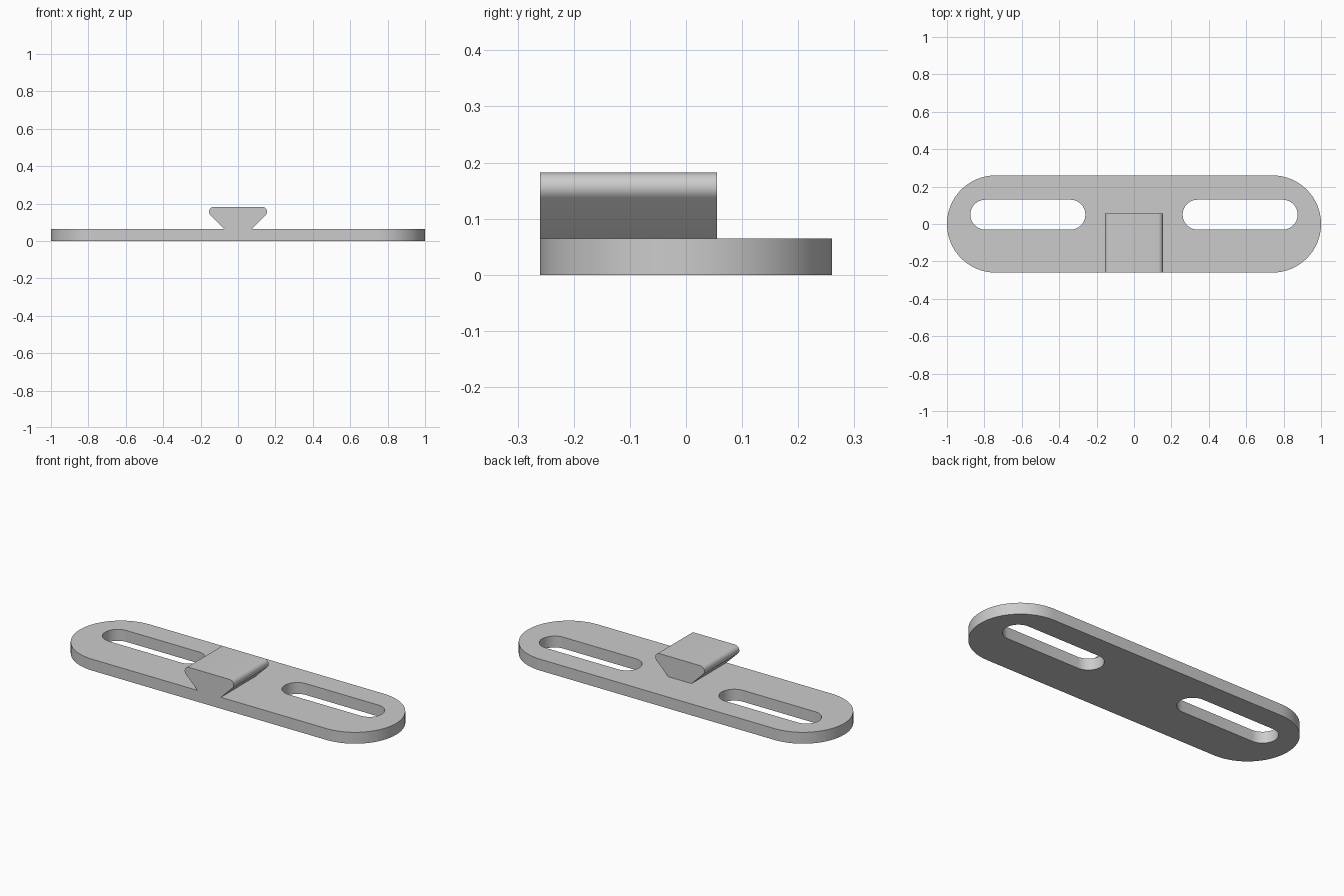
import bpy
import bmesh
from math import cos, sin, pi, radians
from mathutils import Vector

cube = bpy.data.objects.get("Cube")
if cube:
    bpy.data.objects.remove(cube, do_unlink=True)

THICK = 0.065      # plate thickness
HALF_DEPTH = 0.26  # plate half depth, also its end radius

grey = bpy.data.materials.new("light grey")
grey.use_nodes = True
colour = (0.6, 0.6, 0.6, 1)
grey.diffuse_color = colour
grey.node_tree.nodes["Principled BSDF"].inputs["Base Color"].default_value = colour


def arc(cx, cy, r, start, end, steps):
    """Points along a circular arc, angles in degrees."""
    angles = [radians(start + (end - start) * i / steps) for i in range(steps + 1)]
    return [(cx + r * cos(a), cy + r * sin(a)) for a in angles]


def slot(x0, x1, cy, r, steps):
    """Outline with two straight sides and round ends."""
    return arc(x1 - r, cy, r, -90, 90, steps) + arc(x0 + r, cy, r, 90, 270, steps)


def extrude_outlines(name, outlines, place, offset):
    """Fill flat outlines (the inner ones become holes) and extrude them."""
    bm = bmesh.new()
    edges = []
    for outline in outlines:
        verts = [bm.verts.new(place(*p)) for p in outline]
        edges += [bm.edges.new((v, verts[i - 1])) for i, v in enumerate(verts)]
    bmesh.ops.triangle_fill(bm, edges=edges, use_beauty=True, use_dissolve=False)
    result = bmesh.ops.extrude_face_region(bm, geom=bm.faces[:], use_keep_orig=True)
    moved = [g for g in result["geom"] if isinstance(g, bmesh.types.BMVert)]
    bmesh.ops.translate(bm, verts=moved, vec=Vector(offset))
    bmesh.ops.recalc_face_normals(bm, faces=bm.faces[:])
    mesh = bpy.data.meshes.new(name)
    bm.to_mesh(mesh)
    bm.free()
    mesh.materials.append(grey)
    obj = bpy.data.objects.new(name, mesh)
    bpy.context.collection.objects.link(obj)
    bpy.ops.object.select_all(action="DESELECT")
    obj.select_set(True)
    bpy.context.view_layer.objects.active = obj
    bpy.ops.object.shade_smooth_by_angle(angle=radians(30))
    return obj


# Round-ended mounting plate with two long slots
plate = [slot(-1, 1, 0, HALF_DEPTH, 32)]
for x0, x1 in ((-0.875, -0.26), (0.26, 0.875)):
    plate.append(slot(x0, x1, 0.05, 0.08, 20))
extrude_outlines("slotted_plate", plate, lambda x, y: (x, y, 0), (0, 0, THICK))

# Dovetail rail with rounded upper edges, flush with the front of the plate
half = [(0.074, THICK)] + arc(0.129, 0.156, 0.026, -45, 90, 12)
rail = half + [(-x, z) for x, z in reversed(half)]
extrude_outlines("dovetail_rail", [rail],
                 lambda x, z: (x, -HALF_DEPTH, z), (0, HALF_DEPTH + 0.055, 0))
